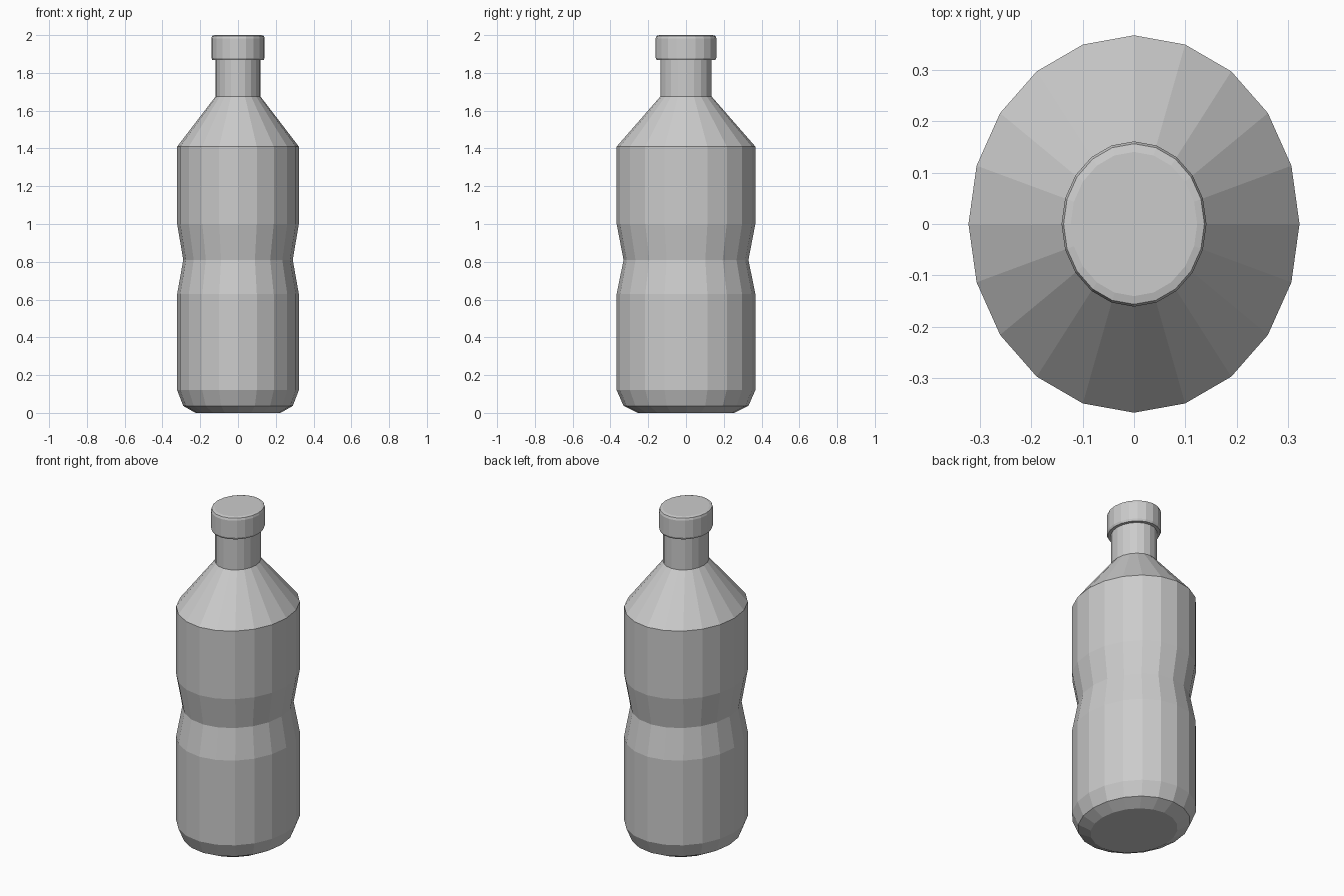
import bpy, bmesh
from math import cos, sin, pi

if "Cube" in bpy.data.objects:
    bpy.data.objects.remove(bpy.data.objects["Cube"])

SIDES = 20
DEPTH = 1.14   # the cross-section is an ellipse, deeper than wide


def lathe(name, profile, cap_bottom=False, cap_top=False):
    """Revolve (radius, z) points into a flat-faced elliptical body."""
    bm = bmesh.new()
    rings = []
    for r, z in profile:
        rings.append([bm.verts.new((r * cos(2 * pi * i / SIDES),
                                    r * DEPTH * sin(2 * pi * i / SIDES), z))
                      for i in range(SIDES)])
    for a, b in zip(rings, rings[1:]):
        for i in range(SIDES):
            j = (i + 1) % SIDES
            bm.faces.new((a[i], a[j], b[j], b[i]))
    if cap_bottom:
        bm.faces.new(rings[0][::-1])
    if cap_top:
        bm.faces.new(rings[-1])
    mesh = bpy.data.meshes.new(name)
    bm.to_mesh(mesh)
    bm.free()
    obj = bpy.data.objects.new(name, mesh)
    bpy.context.collection.objects.link(obj)
    return obj


# Bottle: rounded base, waisted grip, sloping shoulder, straight neck
lathe("bottle", [(0.225, 0.0), (0.29, 0.037), (0.322, 0.12), (0.322, 0.63),
                 (0.29, 0.81), (0.322, 1.0), (0.322, 1.41),
                 (0.119, 1.675), (0.119, 1.87)], cap_bottom=True)

# Screw cap with softened rims and an underside ring
lathe("cap", [(0.119, 1.868), (0.136, 1.868), (0.141, 1.88), (0.141, 1.983),
              (0.137, 1.996), (0.123, 2.0)], cap_top=True)
